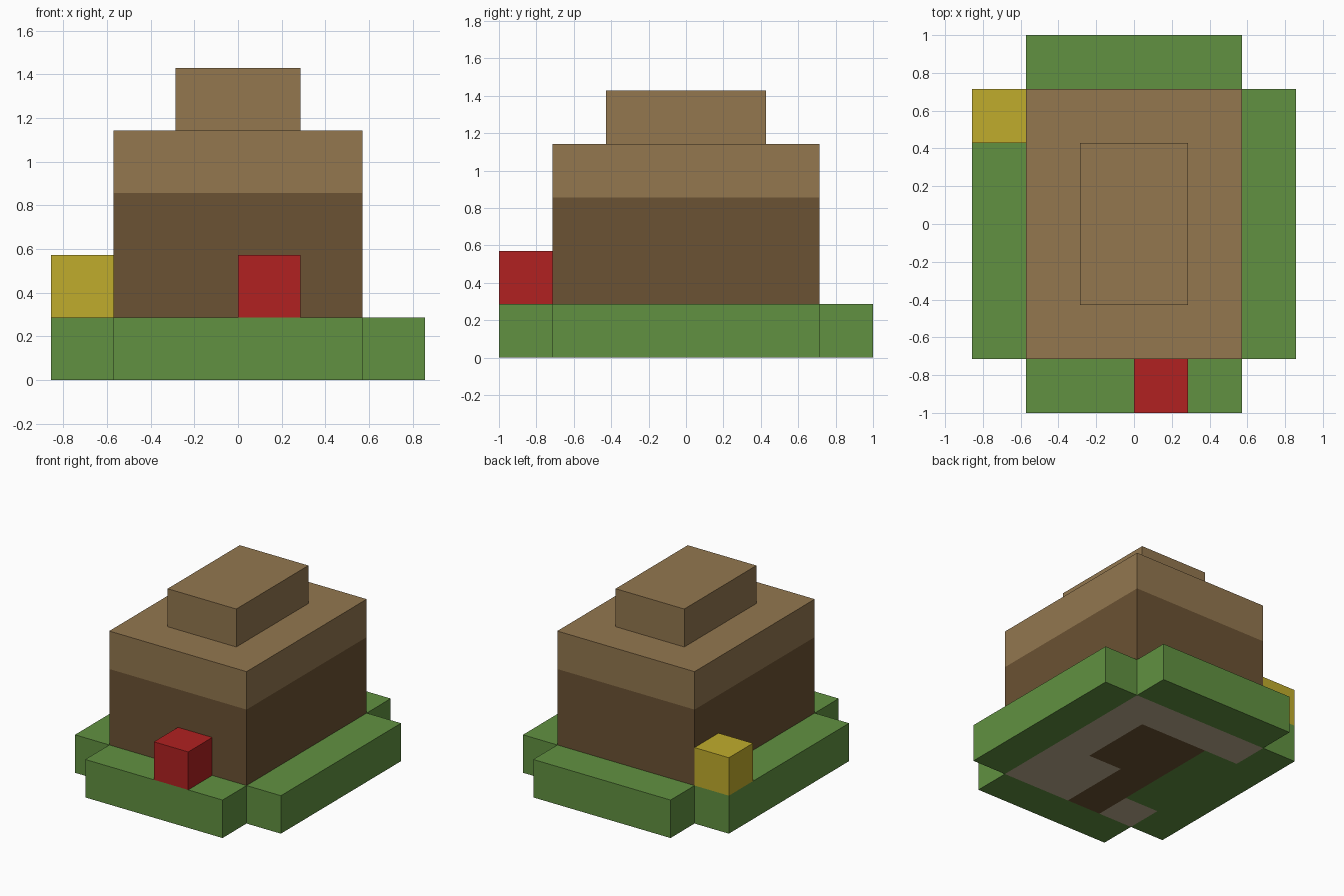
import bpy
import bmesh

cube = bpy.data.objects.get("Cube")
if cube:
    bpy.data.objects.remove(cube, do_unlink=True)

U = 2 / 7  # edge of one building block


def material(name, rgb):
    linear = [((c / 255 + 0.055) / 1.055) ** 2.4 for c in rgb]
    mat = bpy.data.materials.new(name)
    mat.use_nodes = True
    mat.diffuse_color = (*linear, 1)
    mat.node_tree.nodes["Principled BSDF"].inputs["Base Color"].default_value = (*linear, 1)
    return mat


GREEN = material("grass green", (97, 145, 65))
EARTH = material("dark brown", (107, 82, 51))
TAN = material("light brown", (147, 119, 79))
STONE = material("stone beige", (190, 174, 145))
RED = material("red", (177, 33, 33))
YELLOW = material("yellow", (192, 172, 44))


def finish(bm, name, mats):
    bmesh.ops.recalc_face_normals(bm, faces=bm.faces)
    mesh = bpy.data.meshes.new(name)
    bm.to_mesh(mesh)
    bm.free()
    for mat in mats:
        mesh.materials.append(mat)
    obj = bpy.data.objects.new(name, mesh)
    bpy.context.collection.objects.link(obj)
    return obj


def block(name, low, high, mats, split=None):
    """Box between two corners in block units; faces above split take the second colour."""
    bm = bmesh.new()
    bmesh.ops.create_cube(bm, size=1)
    for v in bm.verts:
        v.co = [U * (h if c > 0 else l) for c, l, h in zip(v.co, low, high)]
    if split is not None:
        bmesh.ops.bisect_plane(bm, geom=bm.verts[:] + bm.edges[:] + bm.faces[:],
                               plane_co=(0, 0, U * split), plane_no=(0, 0, 1))
        for f in bm.faces:
            f.material_index = int(f.calc_center_median().z > U * split)
    return finish(bm, name, mats)


# Cross-shaped base, with stone and earth patches underneath (x0, x1, y0, y1)
stone_patches = [(-2, 2, 1.5, 2.5), (1, 2, -2.5, 1.5), (0, 1, -2.5, -0.5), (-2, -1, -2.5, -1.5)]
earth_patches = [(-1, 1, -0.5, 1.5), (-1, 0, -2.5, -0.5)]


def inside(p, patches):
    return any(a < p.x / U < b and c < p.y / U < d for a, b, c, d in patches)


bm = bmesh.new()
bmesh.ops.create_grid(bm, x_segments=6, y_segments=7, size=1)
bmesh.ops.scale(bm, vec=(3 * U, 3.5 * U, 1), verts=bm.verts)
corners = [f for f in bm.faces
           if abs(f.calc_center_median().x) > 2 * U and abs(f.calc_center_median().y) > 2.5 * U]
bmesh.ops.delete(bm, geom=corners, context='FACES')
top = bmesh.ops.extrude_face_region(bm, geom=bm.faces[:], use_keep_orig=True)["geom"]
bmesh.ops.translate(bm, vec=(0, 0, U), verts=[g for g in top if isinstance(g, bmesh.types.BMVert)])
for f in bm.faces:
    centre = f.calc_center_median()
    if centre.z < 0.01:
        f.material_index = 1 if inside(centre, stone_patches) else 2 if inside(centre, earth_patches) else 0
finish(bm, "grass_base", [GREEN, STONE, EARTH])

# Main body with a lighter upper band, and the raised cap
block("body", (-2, -2.5, 1), (2, 2.5, 4), [EARTH, TAN], split=3)
block("top_cap", (-1, -1.5, 4), (1, 1.5, 5), [TAN])

# Small coloured blocks standing on the base
block("red_block", (0, -3.5, 1), (1, -2.5, 2), [RED])
block("yellow_block", (-3, 1.5, 1), (-2, 2.5, 2), [YELLOW])
